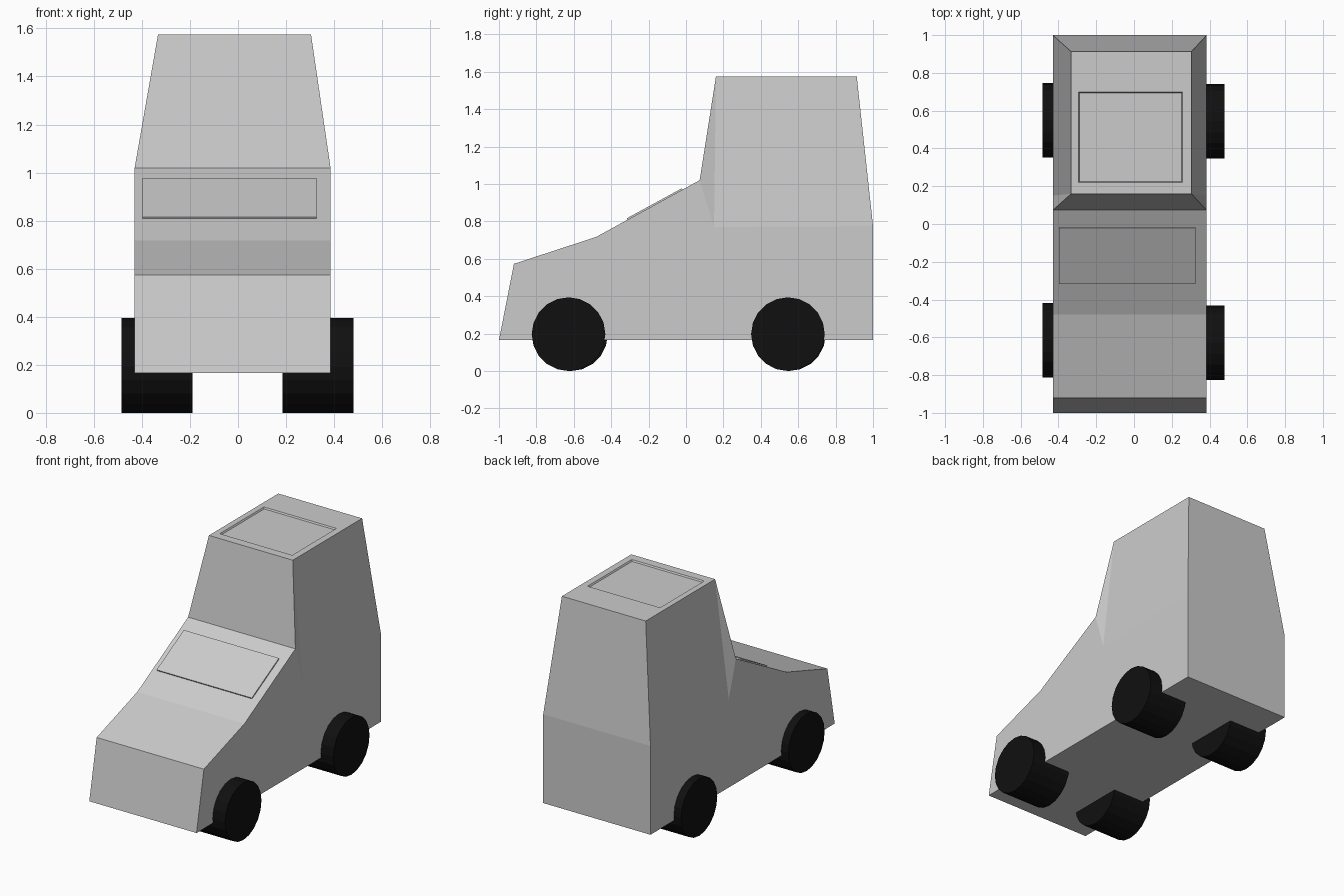
import bpy, bmesh, math
from mathutils import Vector

if "Cube" in bpy.data.objects:
    bpy.data.objects.remove(bpy.data.objects["Cube"])

XL, XR = -0.43, 0.385      # body sides
RL, RR = -0.333, 0.304     # roof sides

def finish(bm, name):
    bmesh.ops.recalc_face_normals(bm, faces=bm.faces)
    me = bpy.data.meshes.new(name)
    bm.to_mesh(me)
    bm.free()
    ob = bpy.data.objects.new(name, me)
    bpy.context.collection.objects.link(ob)
    return ob

# Body: side profile (y, z), front bottom over the roof to rear bottom
profile = [(-1, .165), (-.92, .573), (-.48, .717), (.073, 1.02),
           (.16, 1.574), (.913, 1.574), (1, .775), (1, .165)]
bm = bmesh.new()
sides = []
for x, rx in ((XL, RL), (XR, RR)):
    ring = [bm.verts.new((rx if i in (4, 5) else x, y, z))
            for i, (y, z) in enumerate(profile)]
    waist = bm.verts.new((x, .15, .77))
    bm.faces.new(ring[:4] + [waist] + ring[6:])
    bm.faces.new([ring[3], ring[4], waist])
    bm.faces.new([waist, ring[4], ring[5], ring[6]])
    sides.append(ring)
L, R = sides
strips = [bm.faces.new([L[i], L[(i + 1) % 8], R[(i + 1) % 8], R[i]]) for i in range(8)]
bmesh.ops.recalc_face_normals(bm, faces=bm.faces)

# Sunken roof panel
roof = strips[4]
bmesh.ops.inset_individual(bm, faces=[roof], thickness=.03)
for v in roof.verts:
    v.co.x = -.293 if v.co.x < 0 else .258
    v.co.y = .22 if v.co.y < .5 else .70
bmesh.ops.inset_individual(bm, faces=[roof], thickness=.008, depth=-.01)
finish(bm, "body")

# Raised windscreen panel lying on the slope
low, high = Vector((0, -.313, .809)), Vector((0, -.018, .970))
slope = high - low
bm = bmesh.new()
bmesh.ops.create_cube(bm, size=1)
for v in bm.verts:
    v.co = Vector((v.co.x * .723, v.co.y * slope.length, v.co.z * .016))
ob = finish(bm, "windscreen_panel")
ob.location = (low + high) / 2 + Vector((-.035, 0, 0))
ob.rotation_euler.x = math.atan2(slope.z, slope.y)

# Wheels
black = bpy.data.materials.new("black_rubber")
black.diffuse_color = (.005, .005, .005, 1)
black.use_nodes = True
black.node_tree.nodes["Principled BSDF"].inputs["Base Color"].default_value = black.diffuse_color
for name, x, y in (("front_left_wheel", -.3375, -.615), ("front_right_wheel", .3325, -.628),
                   ("rear_left_wheel", -.3375, .55), ("rear_right_wheel", .3325, .545)):
    bpy.ops.mesh.primitive_cylinder_add(vertices=20, radius=.197, depth=.295,
                                        location=(x, y, .197),
                                        rotation=(0, math.pi / 2, 0))
    wheel = bpy.context.object
    wheel.name = name
    wheel.data.materials.append(black)
